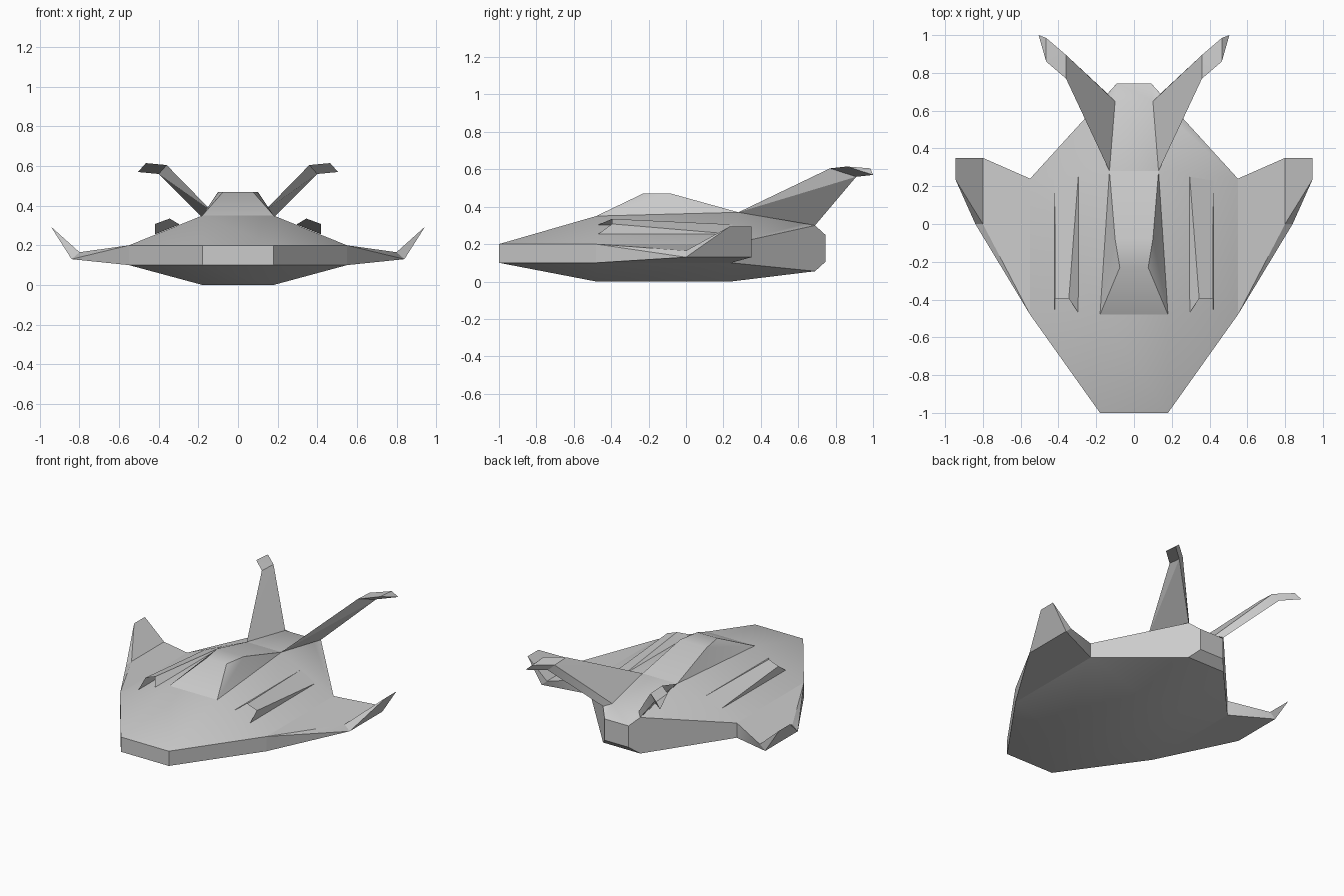
import bpy
import bmesh
import math

old = bpy.data.objects.get("Cube")
if old:
    bpy.data.objects.remove(old, do_unlink=True)

# Single hull colour
grey = bpy.data.materials.new("plain_grey")
grey.use_nodes = True
tint = (0.6, 0.6, 0.6, 1)
grey.diffuse_color = tint
grey.node_tree.nodes["Principled BSDF"].inputs["Base Color"].default_value = tint


def finish(name, bm, closed=True):
    """Clean the mesh, link it as an object and shade it."""
    bmesh.ops.remove_doubles(bm, verts=bm.verts, dist=0.0005)
    if closed:
        bmesh.ops.dissolve_limit(bm, angle_limit=math.radians(1),
                                 verts=bm.verts, edges=bm.edges)
        bmesh.ops.recalc_face_normals(bm, faces=bm.faces)
    mesh = bpy.data.meshes.new(name)
    bm.to_mesh(mesh)
    bm.free()
    mesh.materials.append(grey)
    obj = bpy.data.objects.new(name, mesh)
    bpy.context.collection.objects.link(obj)
    bpy.ops.object.select_all(action="DESELECT")
    obj.select_set(True)
    bpy.context.view_layer.objects.active = obj
    bpy.ops.object.shade_smooth_by_angle(angle=math.radians(28))
    return obj


def flip(points, side):
    return [(x * side, y, z) for x, y, z in points]


def solid(name, points):
    """Convex faceted block through the given corners."""
    bm = bmesh.new()
    for point in points:
        bm.verts.new(point)
    bmesh.ops.convex_hull(bm, input=bm.verts)
    loose = [v for v in bm.verts if not v.link_faces]
    bmesh.ops.delete(bm, geom=loose, context="VERTS")
    return finish(name, bm)


def loft(name, half_sections):
    """Skin mirrored half sections from nose to tail."""
    bm = bmesh.new()
    rings = []
    for half in half_sections:
        ring = half + flip(half, -1)[::-1]
        rings.append([bm.verts.new(p) for p in ring])
    count = len(rings[0])
    for front, back in zip(rings, rings[1:]):
        for i in range(count):
            j = (i + 1) % count
            bm.faces.new((front[i], front[j], back[j], back[i]))
    bm.faces.new(rings[0][::-1])
    bm.faces.new(rings[-1])
    bmesh.ops.dissolve_degenerate(bm, edges=bm.edges, dist=0.0005)
    return finish(name, bm)


# Main body: keel, lower chine, upper chine and shoulder at each station
low_front, top_front = (0.55, -0.48, 0.1), (0.55, -0.48, 0.2)
low_back, top_back = (0.55, 0.24, 0.1), (0.55, 0.24, 0.2)
nose_low, nose_top = (0.18, -1, 0.1), (0.18, -1, 0.2)
tail_low, tail_top = (0.14, 0.69, 0.055), (0.14, 0.69, 0.3)
end_low, end_top = (0.09, 0.745, 0.105), (0.09, 0.745, 0.25)
shoulder_front, shoulder_back = (0.18, -0.48, 0.35), (0.13, 0.28, 0.37)
tail_deck = (0.1, 0.65, 0.315)
loft("hull", [
    [nose_low, nose_low, nose_top, nose_top],
    [(0.18, -0.48, 0), low_front, top_front, shoulder_front],
    [(0.18, 0.24, 0), low_back, top_back, shoulder_back],
    [tail_low, tail_low, tail_top, tail_deck],
    [end_low, end_low, end_top, end_top],
])

# Raised cockpit fairing
canopy = [shoulder_front, (0.075, -0.23, 0.47), (0.1, -0.08, 0.47), shoulder_back]
solid("canopy", canopy + flip(canopy, -1))

# Wing outer corners and upturned tip
outer_front, outer_back = (0.84, 0, 0.13), (0.84, 0.35, 0.13)
inner_front, inner_back = (0.8, 0, 0.165), (0.8, 0.35, 0.165)
outboard = [outer_front, outer_back, inner_front, inner_back]
wing = [low_front, top_front, low_back, top_back] + outboard
winglet = outboard + [(0.945, 0.235, 0.295), (0.945, 0.35, 0.295)]

# Swept tail fin with a bent tip, triangular in section
fin_bend = [(0.36, 0.77, 0.605), (0.36, 0.895, 0.6), (0.4, 0.91, 0.56)]
fin_end = [(0.465, 0.86, 0.615), (0.465, 0.985, 0.605), (0.505, 1, 0.57)]
fin = [shoulder_back, tail_deck, tail_top] + fin_bend

# Open-fronted scoop: inner wall, roof and outer wall
inner_lip, outer_lip = (0.295, -0.47, 0.303), (0.42, -0.47, 0.253)
inner_roof, outer_roof = (0.345, -0.395, 0.335), (0.418, -0.395, 0.308)
inner_end, outer_end = (0.295, 0.25, 0.305), (0.42, 0.23, 0.255)
scoop_faces = [
    (inner_lip, inner_roof, inner_end),
    (inner_roof, outer_roof, outer_end, inner_end),
    (outer_roof, outer_lip, outer_end),
]

for label, side in (("left", 1), ("right", -1)):
    solid(label + "_wing", flip(wing, side))
    solid(label + "_winglet", flip(winglet, side))
    solid(label + "_tail_fin", flip(fin, side))
    solid(label + "_fin_tip", flip(fin_bend + fin_end, side))
    bm = bmesh.new()
    for corners in scoop_faces:
        order = flip(corners, side)[::-side]
        bm.faces.new([bm.verts.new(p) for p in order])
    finish(label + "_intake_scoop", bm, closed=False)
